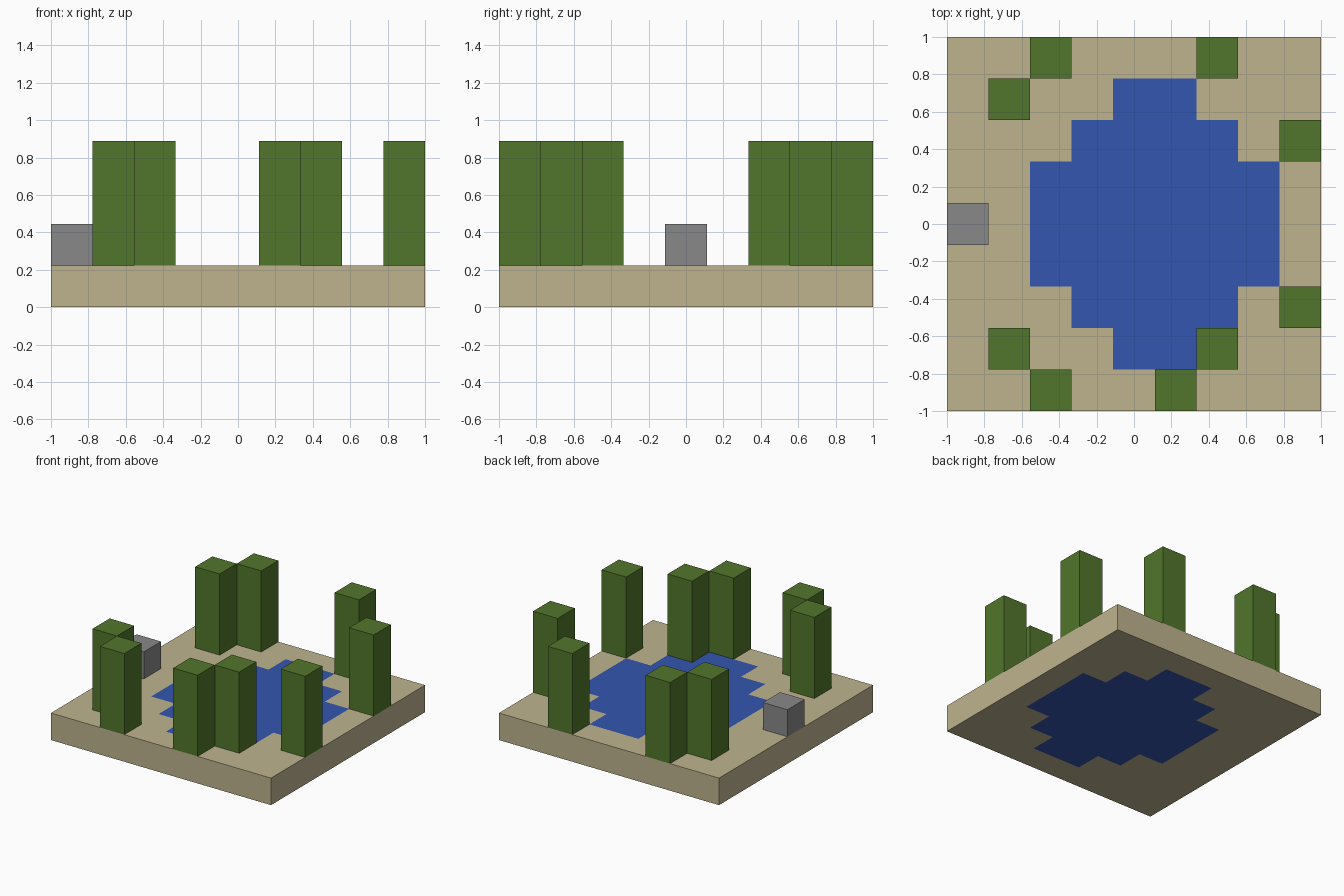
import bpy
import bmesh
from mathutils import Matrix, Vector

cube = bpy.data.objects.get("Cube")
if cube:
    bpy.data.objects.remove(cube, do_unlink=True)

CELLS = 9
CELL = 2 / CELLS


def make_material(name, rgb):
    mat = bpy.data.materials.new(name)
    mat.use_nodes = True
    color = (*rgb, 1)
    mat.diffuse_color = color
    mat.node_tree.nodes["Principled BSDF"].inputs["Base Color"].default_value = color
    return mat


sand = make_material("sand", (0.52, 0.456, 0.275))
water = make_material("water blue", (0.034, 0.093, 0.434))
leaf = make_material("leaf green", (0.084, 0.181, 0.025))
stone = make_material("stone grey", (0.25, 0.25, 0.25))


def centre(i):
    """Middle of grid cell i along x or y."""
    return (i + 0.5) * CELL - 1


def box_mesh(size, base_z):
    """Box standing on base_z, centred in x and y."""
    bm = bmesh.new()
    place = Matrix.Translation((0, 0, base_z + size[2] / 2))
    bmesh.ops.create_cube(bm, size=1, matrix=place @ Matrix.Diagonal((*size, 1)))
    return bm


def add_object(name, bm, materials, location=(0, 0, 0)):
    mesh = bpy.data.meshes.new(name)
    bm.to_mesh(mesh)
    bm.free()
    for mat in materials:
        mesh.materials.append(mat)
    obj = bpy.data.objects.new(name, mesh)
    obj.location = location
    bpy.context.collection.objects.link(obj)
    return obj


def add_block(name, col, row, height, mat):
    """Upright block filling one cell, resting on the ground slab."""
    bm = box_mesh((CELL, CELL, height * CELL), CELL)
    add_object(name, bm, [mat], (centre(col), centre(row), 0))


# Ground slab cut into cells
ground = box_mesh((2, 2, CELL), 0)
for axis in (Vector((1, 0, 0)), Vector((0, 1, 0))):
    for i in range(1, CELLS):
        bmesh.ops.bisect_plane(ground, geom=ground.verts[:] + ground.edges[:] + ground.faces[:],
                               plane_co=axis * (i * CELL - 1), plane_no=axis)

# Stepped pond, visible on the top and underside
for face in ground.faces:
    if abs(face.normal.z) > 0.5:
        x, y, _ = face.calc_center_median()
        across = abs(x - CELL / 2) / CELL
        along = max(abs(y) / CELL, 1)
        if across + along < 4:
            face.material_index = 1
add_object("ground_and_pond", ground, [sand, water])

# Trees around the pond
trees = [(2, 0), (5, 0), (1, 1), (6, 1), (8, 2), (8, 6), (1, 7), (2, 8), (6, 8)]
for n, (col, row) in enumerate(trees, 1):
    add_block(f"tree_{n}", col, row, 3, leaf)

# Single rock on the right edge
add_block("rock", 0, 4, 1, stone)
